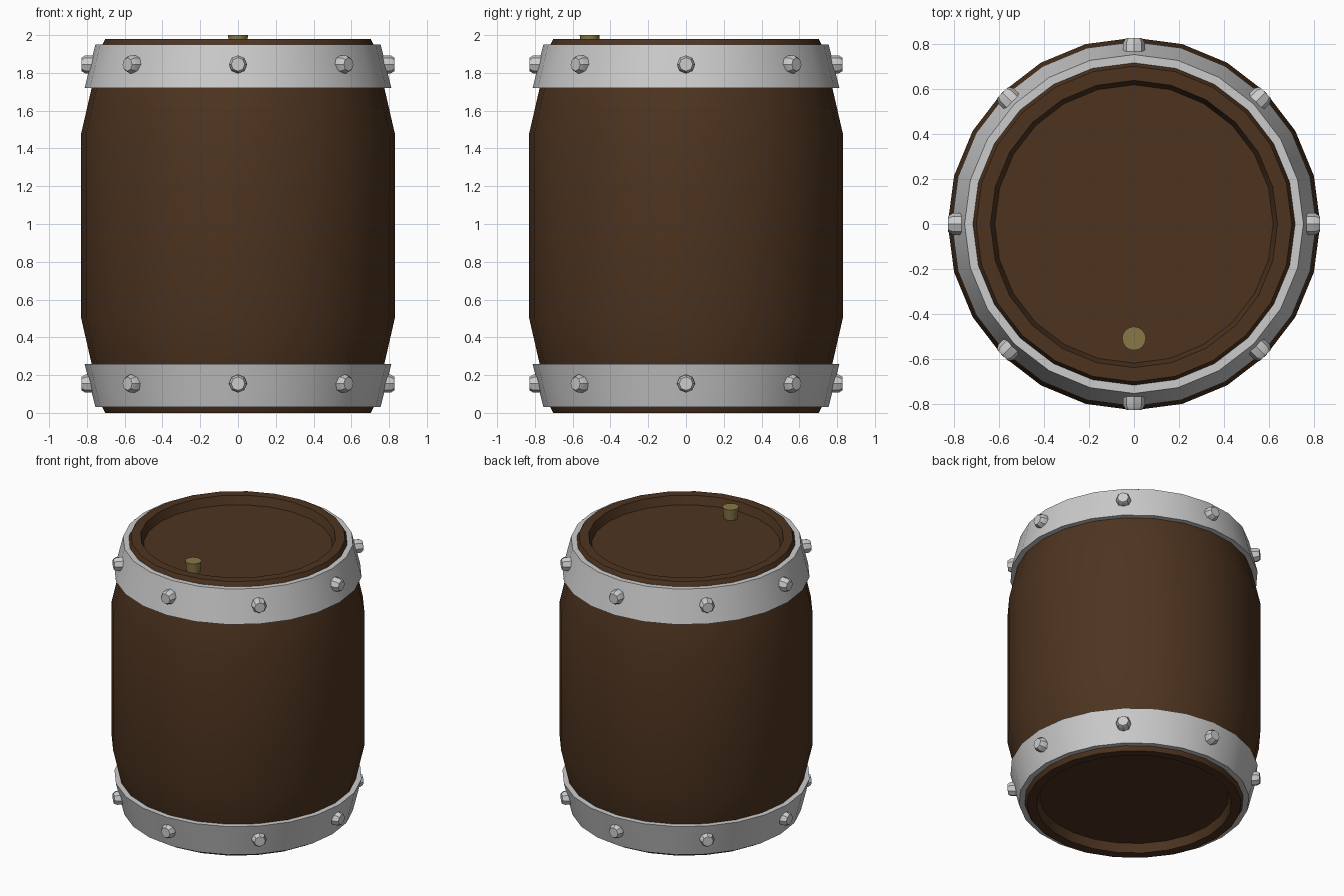
import bpy, bmesh
from math import pi, sin, cos, radians
from mathutils import Matrix, Vector

if "Cube" in bpy.data.objects:
    bpy.data.objects.remove(bpy.data.objects["Cube"])


def material(name, rgb):
    m = bpy.data.materials.new(name)
    m.diffuse_color = (*rgb, 1)
    m.use_nodes = True
    m.node_tree.nodes["Principled BSDF"].inputs["Base Color"].default_value = m.diffuse_color
    return m


def finish(name, bm, mat=None, angle=30):
    bmesh.ops.recalc_face_normals(bm, faces=bm.faces)
    me = bpy.data.meshes.new(name)
    bm.to_mesh(me)
    bm.free()
    ob = bpy.data.objects.new(name, me)
    bpy.context.collection.objects.link(ob)
    if mat:
        me.materials.append(mat)
    bpy.ops.object.select_all(action='DESELECT')
    ob.select_set(True)
    bpy.context.view_layer.objects.active = ob
    bpy.ops.object.shade_smooth_by_angle(angle=radians(angle))
    return ob


def lathe(bm, profile, sides, closed=False, matrix=Matrix()):
    """Turn (radius, height) points around z; open profiles get end caps."""
    rings = [[bm.verts.new(matrix @ Vector((r * cos(2 * pi * i / sides),
                                            r * sin(2 * pi * i / sides), z)))
              for i in range(sides)] for r, z in profile]
    pairs = list(zip(rings, rings[1:]))
    if closed:
        pairs.append((rings[-1], rings[0]))
    else:
        bm.faces.new(rings[0])
        bm.faces.new(rings[-1])
    for a, b in pairs:
        for i in range(sides):
            j = (i + 1) % sides
            bm.faces.new((a[i], a[j], b[j], b[i]))


wood = material("wood", (0.075, 0.034, 0.014))
cork = material("cork", (0.25, 0.19, 0.065))
H, SIDES = 1.98, 24

# Barrel body with recessed ends, profile mirrored about mid height
upper = [(0.83, 1.48), (0.775, 1.72), (0.718, 1.95), (0.703, H),
         (0.64, H), (0.62, 1.92)]
bm = bmesh.new()
lathe(bm, [(r, H - z) for r, z in reversed(upper)] + upper, SIDES)
finish("barrel_body", bm, wood)

# Metal hoops and their bolts
hoop = [(0.812, 1.72), (0.755, 1.95), (0.712, 1.95), (0.768, 1.72)]
bolt = [(0.048, 0.745), (0.048, 0.808), (0.036, 0.828)]
for label, flip in (("top", False), ("bottom", True)):
    bm = bmesh.new()
    lathe(bm, [(r, H - z if flip else z) for r, z in hoop], SIDES, closed=True)
    finish(label + "_hoop", bm)
    bm = bmesh.new()
    height = 0.155 if flip else 1.845
    for k in range(8):
        m = (Matrix.Translation((0, 0, height)) @ Matrix.Rotation(k * pi / 4, 4, 'Z')
             @ Matrix.Rotation(pi / 2, 4, 'Y'))
        lathe(bm, bolt, 8, matrix=m)
    finish(label + "_bolts", bm)

# Bung in the lid
bm = bmesh.new()
lathe(bm, [(0.044, 1.91), (0.053, 2.0)], 16,
      matrix=Matrix.Translation((0, -0.51, 0)))
finish("bung", bm, cork)
